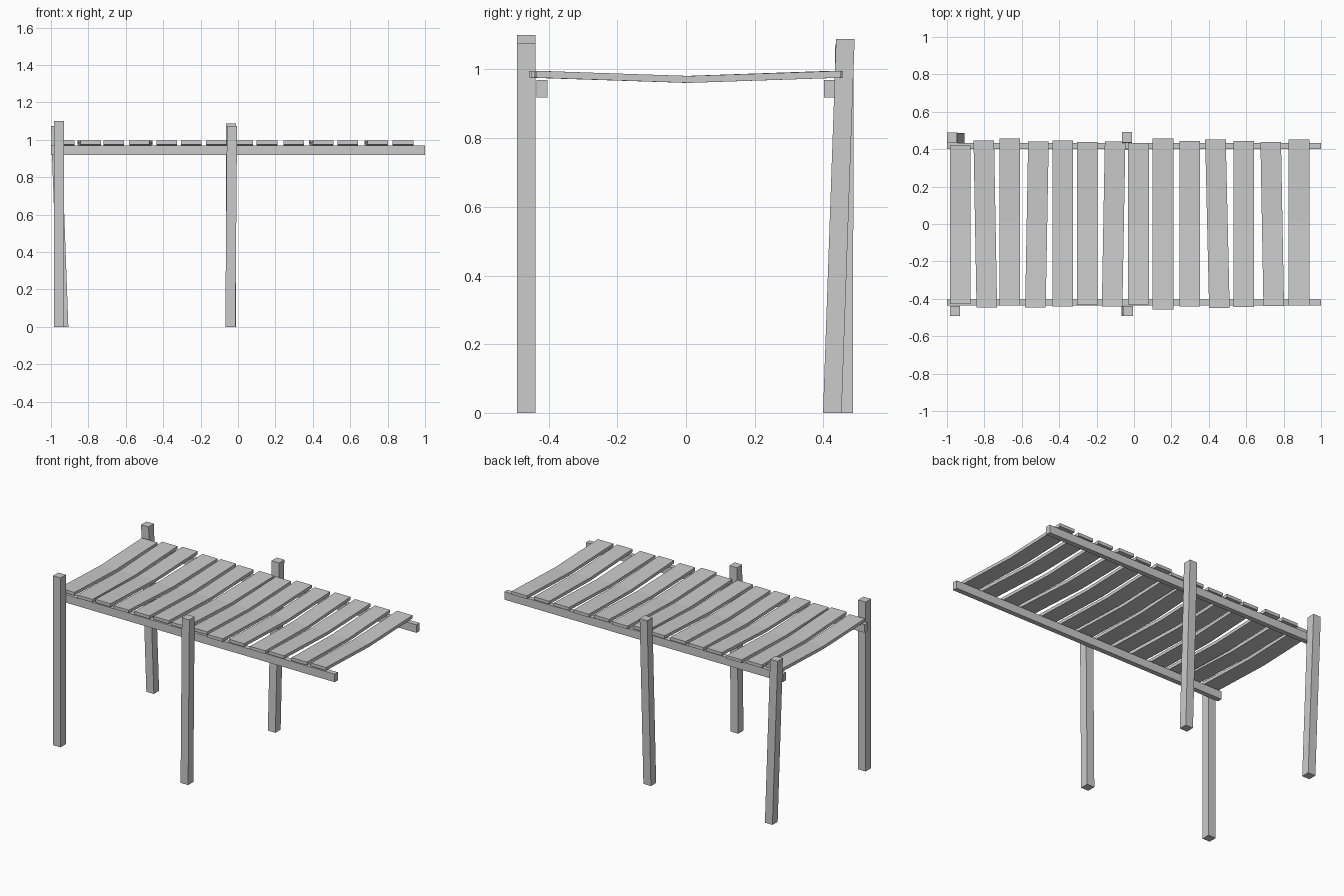
import bpy, bmesh, math

if "Cube" in bpy.data.objects:
    bpy.data.objects.remove(bpy.data.objects["Cube"])


def make(name, rings):
    """Skin a chain of four-cornered rings into a closed solid."""
    bm = bmesh.new()
    loops = [[bm.verts.new(p) for p in r] for r in rings]
    for a, b in zip(loops, loops[1:]):
        for i in range(4):
            j = (i + 1) % 4
            bm.faces.new((a[i], a[j], b[j], b[i]))
    bm.faces.new(loops[0][::-1])
    bm.faces.new(loops[-1])
    bmesh.ops.recalc_face_normals(bm, faces=bm.faces)
    me = bpy.data.meshes.new(name)
    bm.to_mesh(me)
    bm.free()
    ob = bpy.data.objects.new(name, me)
    bpy.context.collection.objects.link(ob)
    return ob


def square(x, y, z, h):
    return [(x - h, y - h, z), (x + h, y - h, z), (x + h, y + h, z), (x - h, y + h, z)]


# Support posts, slightly leaning: base x, y, top x, y, height
posts = {
    "front_left_post": (-0.957, -0.465, -0.957, -0.465, 1.10),
    "front_middle_post": (-0.041, -0.465, -0.032, -0.465, 1.075),
    "back_left_post": (-0.934, 0.459, -0.973, 0.461, 1.073),
    "back_middle_post": (-0.038, 0.426, -0.038, 0.464, 1.088),
}
for name, (bx, by, tx, ty, h) in posts.items():
    make(name, [square(bx, by, 0, 0.027), square(tx, ty, h, 0.027)])

# Long side beams under the deck
for name, y in (("front_beam", -0.42), ("back_beam", 0.418)):
    make(name, [[(x, y - 0.016, 0.918), (x, y + 0.016, 0.918),
                 (x, y + 0.016, 0.970), (x, y - 0.016, 0.970)] for x in (-1, 1)])

# Sagging deck planks: centre x, skew (back x minus front x), front y, back y
planks = [
    (-0.930, 0, -0.428, 0.422), (-0.795, -0.016, -0.446, 0.447),
    (-0.665, 0, -0.436, 0.457), (-0.519, 0.016, -0.447, 0.442),
    (-0.382, 0, -0.442, 0.446), (-0.249, 0, -0.433, 0.438),
    (-0.109, 0.016, -0.440, 0.441), (0.024, 0, -0.430, 0.432),
    (0.155, 0, -0.457, 0.457), (0.297, 0, -0.440, 0.443),
    (0.446, -0.021, -0.450, 0.453), (0.586, 0, -0.443, 0.443),
    (0.739, -0.016, -0.439, 0.438), (0.882, 0, -0.435, 0.452),
]
HALF_W, THICK, SAG, SEGS = 0.055, 0.020, 0.015, 4
for n, (cx, skew, y0, y1) in enumerate(planks, 1):
    rings = []
    for i in range(SEGS + 1):
        t = i / SEGS
        x, y = cx + skew * (t - 0.5), y0 + (y1 - y0) * t
        z = 0.976 - SAG * (1 - math.cos(2 * math.pi * t)) / 2
        rings.append([(x - HALF_W, y, z), (x + HALF_W, y, z),
                      (x + HALF_W, y, z + THICK), (x - HALF_W, y, z + THICK)])
    make(f"deck_plank_{n:02d}", rings)
